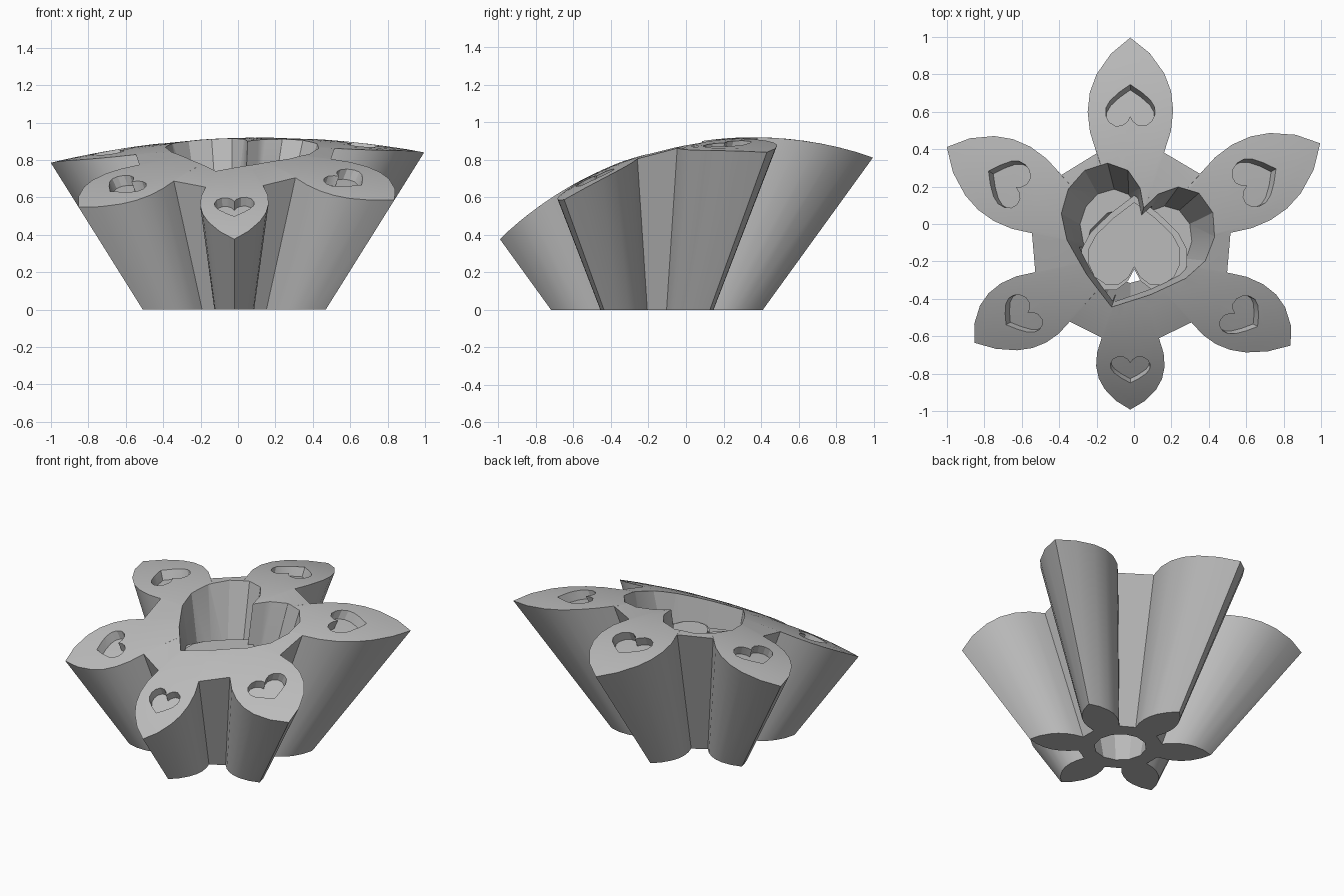
import bpy, bmesh, math

if "Cube" in bpy.data.objects:
    bpy.data.objects.remove(bpy.data.objects["Cube"], do_unlink=True)

CX, CY, FLARE = -0.02, -0.155, 1.28

grey = bpy.data.materials.new("plain grey")
grey.diffuse_color = (0.5, 0.5, 0.5, 1)
grey.use_nodes = True
grey.node_tree.nodes["Principled BSDF"].inputs["Base Color"].default_value = (0.5, 0.5, 0.5, 1)


def dome(x, y):
    """Height of the leaning, gently domed top."""
    return 0.92 - 1.96 + math.sqrt(1.96 ** 2 - min(3, (y - 0.36) ** 2)) - 0.105 * (x - 0.13) ** 2


def level(z):
    return lambda x, y: z


def below_dome(depth):
    return lambda x, y: dome(x, y) - depth


def flare(p, height):
    """Push a base point outward along the flare until it meets a height function."""
    z = 0.5
    for _ in range(40):
        s = 1 + FLARE * z
        z = 0.5 * z + 0.5 * height(CX + p[0] * s, CY + p[1] * s)
    s = 1 + FLARE * z
    return (CX + p[0] * s, CY + p[1] * s, z)


def flared_solid(name, outline, bottom, top, middle=(0, 0), rings=1):
    """Closed solid whose sides follow the flare, with ringed caps."""
    bm = bmesh.new()
    n = len(outline)

    def cap(height):
        hub = bm.verts.new(flare(middle, height))
        loops = []
        for k in range(1, rings + 1):
            t = k / rings
            loops.append([bm.verts.new(flare((middle[0] + (x - middle[0]) * t,
                                              middle[1] + (y - middle[1]) * t), height))
                          for x, y in outline])
        for i in range(n):
            j = (i + 1) % n
            bm.faces.new((hub, loops[0][i], loops[0][j]))
            for a, b in zip(loops, loops[1:]):
                bm.faces.new((a[i], b[i], b[j], a[j]))
        return loops[-1]

    low, high = cap(bottom), cap(top)
    for i in range(n):
        j = (i + 1) % n
        bm.faces.new((low[i], low[j], high[j], high[i]))
    bmesh.ops.recalc_face_normals(bm, faces=bm.faces)
    mesh = bpy.data.meshes.new(name)
    bm.to_mesh(mesh)
    bm.free()
    ob = bpy.data.objects.new(name, mesh)
    bpy.context.collection.objects.link(ob)
    mesh.materials.append(grey)
    return ob


def mirrored(half):
    """Complete an outline from its right half, listed from inner end to tip."""
    return half + [(-x, y) for x, y in reversed(half) if x > 0]


def turned(points, angle, size=1, at=(0, 0)):
    """Turn points so that +y aims along the angle."""
    c, s = math.cos(angle - math.pi / 2), math.sin(angle - math.pi / 2)
    return [(at[0] + size * (x * c - y * s), at[1] + size * (x * s + y * c)) for x, y in points]


HEART = mirrored([(0, -0.38), (0.12, -0.6), (0.33, -0.76), (0.6, -0.77), (0.85, -0.6),
                  (0.98, -0.32), (0.98, 0), (0.82, 0.3), (0.45, 0.66), (0, 1)])
HEART = [(0, -0.38)] + [p for p in HEART if p != (0, -0.38)]
PETAL = mirrored([(0.083, 0.2465), (0.1, 0.3), (0.1065, 0.353), (0.102, 0.405),
                  (0.086, 0.455), (0.05, 0.515), (0, 0.565)])
ANGLES = [math.radians(90 + 60 * k) for k in range(6)]

# Six-petalled body
flower = [p for a in ANGLES for p in turned(PETAL, a)]
body = flared_solid("flower_body", flower, level(0), dome, rings=10)

cutters = []
# Bore through the middle, widening upward
bore = [(0.16 * math.cos(k * math.pi / 6), 0.16 * math.sin(k * math.pi / 6)) for k in range(12)]
cutters.append(flared_solid("bore_cutter", bore, level(-0.05), level(0.6)))

# Large tilted heart opening
spot = (0.01, 0.04)
cutters.append(flared_solid("heart_opening_cutter",
                            turned(HEART, math.radians(252), 0.198, spot),
                            level(0.42), level(1.02), spot))

# Shallow heart recess on each petal, pointing outward
for k, a in enumerate(ANGLES):
    spot = (0.362 * math.cos(a), 0.362 * math.sin(a))
    cutters.append(flared_solid(f"petal_heart_cutter_{k + 1}", turned(HEART, a, 0.062, spot),
                                below_dome(0.06), below_dome(-0.05), spot))

for cutter in cutters:
    cutter.hide_render = True
    mod = body.modifiers.new(cutter.name, 'BOOLEAN')
    mod.operation = 'DIFFERENCE'
    mod.solver = 'EXACT'
    mod.object = cutter
bpy.context.view_layer.objects.active = body
for mod in list(body.modifiers):
    bpy.ops.object.modifier_apply(modifier=mod.name)
for cutter in cutters:
    bpy.data.objects.remove(cutter, do_unlink=True)

# Heart plate closing the bore, pointing the other way, with a thin raised face
spot = (0.012, 0.012)
plate = flared_solid("heart_plate", turned(HEART, math.pi / 2, 0.16, spot),
                     level(0.54), level(0.62), spot)
face = flared_solid("heart_plate_face", turned(HEART, math.pi / 2, 0.138, spot),
                    level(0.61), level(0.635), spot)

for ob in (body, plate, face):
    bpy.ops.object.select_all(action='DESELECT')
    ob.select_set(True)
    bpy.context.view_layer.objects.active = ob
    bpy.ops.object.shade_smooth_by_angle(angle=math.radians(25))
